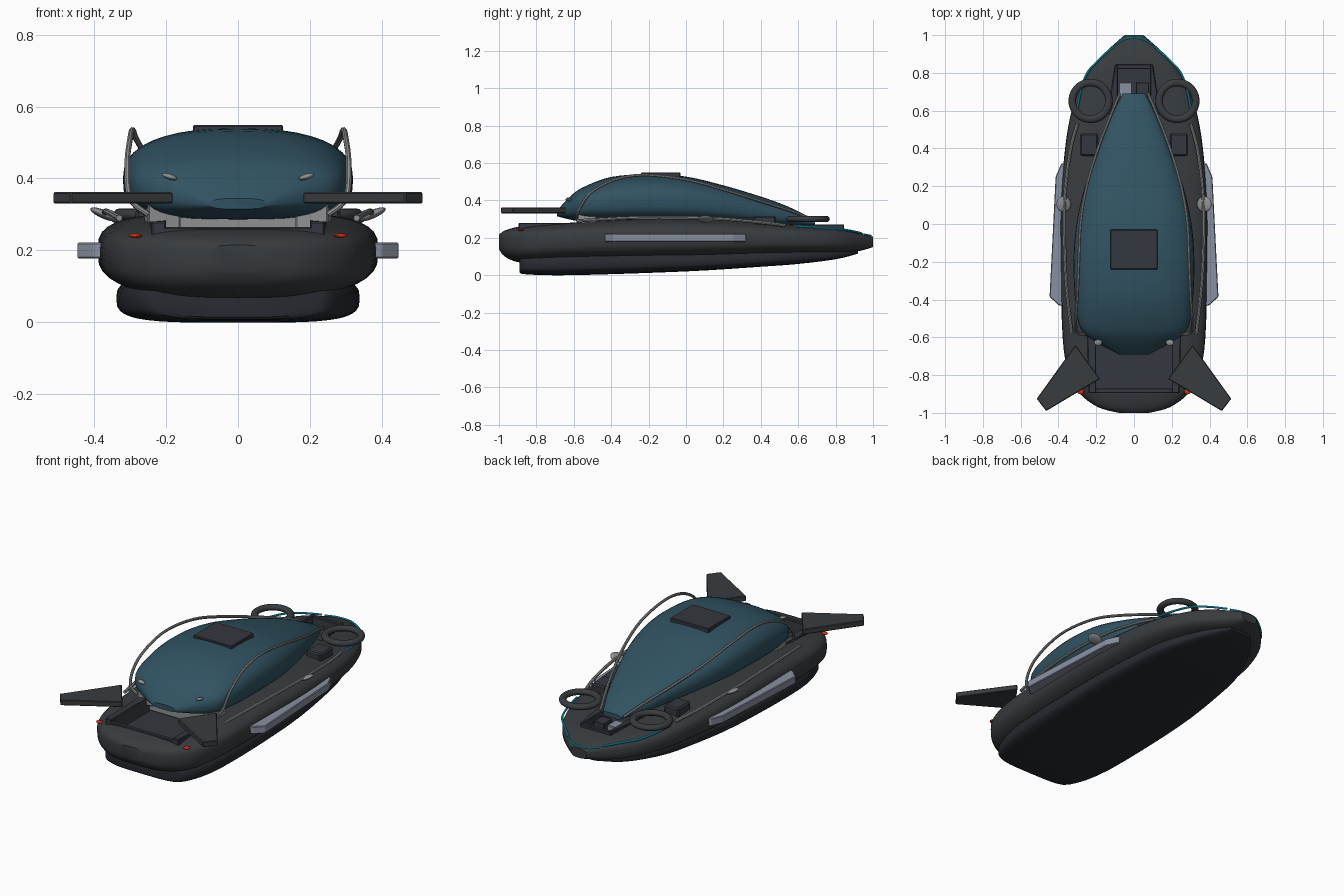
import bpy, bmesh, math
from mathutils import Vector

if "Cube" in bpy.data.objects:
    bpy.data.objects.remove(bpy.data.objects["Cube"])


def material(name, r, g, b):
    m = bpy.data.materials.new(name)
    m.diffuse_color = (r, g, b, 1)
    m.use_nodes = True
    m.node_tree.nodes["Principled BSDF"].inputs["Base Color"].default_value = m.diffuse_color
    return m


DARK = material("dark_shell", .04, .045, .05)
UNDER = material("underside", .02, .023, .03)
PLATE = material("deck_plate", .034, .038, .05)
GLASS = material("tinted_glass", .03, .085, .12)
PANEL = material("pale_panel", .25, .28, .35)
METAL = material("grey_metal", .27, .28, .29)
CYAN = material("cyan_light", .01, .5, .68)
RED = material("red_light", .7, .03, .01)


def finish(bm, name, mat, smooth=True):
    bmesh.ops.recalc_face_normals(bm, faces=bm.faces[:])
    me = bpy.data.meshes.new(name)
    bm.to_mesh(me)
    bm.free()
    ob = bpy.data.objects.new(name, me)
    bpy.context.collection.objects.link(ob)
    me.materials.append(mat)
    if smooth:
        shade(ob)
    return ob


def activate(ob):
    bpy.ops.object.select_all(action='DESELECT')
    ob.select_set(True)
    bpy.context.view_layer.objects.active = ob


def shade(ob):
    activate(ob)
    bpy.ops.object.shade_smooth_by_angle(angle=math.radians(32))


def spline(rows, steps):
    """Catmull-Rom through the rows."""
    rows = [Vector(r) for r in rows]
    out = []
    for i in range(len(rows) - 1):
        a, b = rows[max(i - 1, 0)], rows[i]
        c, d = rows[i + 1], rows[min(i + 2, len(rows) - 1)]
        for k in range(steps):
            t = k / steps
            out.append(b + (c - a) * (.5 * t) + (a * 2 - b * 5 + c * 4 - d) * (.5 * t * t)
                       + (b * 3 - a - c * 3 + d) * (.5 * t ** 3))
    return out + [rows[-1]]


def loft(name, rows, mat, e_top, e_low, n=40):
    """Rows are y, half width, bottom z, widest z, top z."""
    bm = bmesh.new()
    rings = []
    for y, w, zb, zm, zt in spline(rows, 4):
        ring = []
        for k in range(n):
            t = math.tau * k / n
            c, s = math.cos(t), math.sin(t)
            p = 2 / (e_top if s > 0 else e_low)
            x = math.copysign(abs(c) ** p, c) * w
            h = (zt - zm) if s > 0 else (zm - zb)
            ring.append(bm.verts.new((x, y, zm + math.copysign(abs(s) ** p, s) * h)))
        rings.append(ring)
    for a, b in zip(rings, rings[1:]):
        for k in range(n):
            j = (k + 1) % n
            bm.faces.new((a[k], a[j], b[j], b[k]))
    bm.faces.new(rings[0])
    bm.faces.new(rings[-1])
    return finish(bm, name, mat)


def prism(name, pts, z0, z1, mat, bevel=.004):
    bm = bmesh.new()
    f = bm.faces.new([bm.verts.new((x, y, z0)) for x, y in pts])
    r = bmesh.ops.extrude_face_region(bm, geom=[f])
    for v in r['geom']:
        if isinstance(v, bmesh.types.BMVert):
            v.co.z = z1
    if bevel:
        bmesh.ops.bevel(bm, geom=bm.edges[:], offset=bevel, segments=1, affect='EDGES')
    return finish(bm, name, mat, False)


def box(name, x0, x1, y0, y1, z0, z1, mat, bevel=.004):
    return prism(name, [(x0, y0), (x1, y0), (x1, y1), (x0, y1)], z0, z1, mat, bevel)


def tube(name, pts, radius, mat):
    cu = bpy.data.curves.new(name, 'CURVE')
    cu.dimensions = '3D'
    cu.bevel_depth, cu.bevel_resolution = radius, 2
    cu.use_fill_caps = True
    path = spline(pts, 6)
    sp = cu.splines.new('POLY')
    sp.points.add(len(path) - 1)
    for p, v in zip(sp.points, path):
        p.co = (*v, 1)
    ob = bpy.data.objects.new(name, cu)
    bpy.context.collection.objects.link(ob)
    cu.materials.append(mat)
    activate(ob)
    bpy.ops.object.convert(target='MESH')
    shade(bpy.context.object)


def ellipsoid(name, loc, size, rot, mat):
    bpy.ops.mesh.primitive_uv_sphere_add(segments=20, ring_count=10, location=loc, rotation=rot)
    ob = bpy.context.object
    ob.name, ob.scale = name, size
    ob.data.materials.append(mat)
    shade(ob)


# Main hull, with the rear bay and nose well cut into the deck
hull = loft("hull", [
    (-1, .08, .14, .18, .215), (-.97, .19, .1, .18, .238), (-.9, .285, .07, .18, .258),
    (-.8, .345, .065, .185, .27), (-.6, .378, .07, .19, .285), (-.2, .388, .078, .195, .305),
    (.1, .388, .085, .195, .302), (.4, .365, .1, .195, .285), (.6, .33, .108, .19, .27),
    (.75, .275, .115, .185, .258), (.85, .21, .12, .18, .248), (.93, .13, .13, .18, .228),
    (1, .05, .15, .18, .205)], DARK, 3.4, 3)
for name, dims in (("rear_bay_cutter", (-.2, .2, -.87, -.5, .19, .5)),
                   ("nose_well_cutter", (-.085, .085, .5, .82, .2, .5))):
    cutter = box(name, *dims, PLATE, 0)
    cutter.hide_render = True
    mod = hull.modifiers.new(name, 'BOOLEAN')
    mod.operation, mod.object, mod.solver = 'DIFFERENCE', cutter, 'EXACT'
    activate(hull)
    bpy.ops.object.modifier_apply(modifier=name)
    bpy.data.objects.remove(cutter)
shade(hull)

# Flat-bottomed lower hull
loft("lower_hull", [
    (-.89, .2, .015, .06, .11), (-.85, .27, .004, .06, .12), (-.6, .33, 0, .065, .13),
    (0, .335, .02, .075, .14), (.4, .3, .045, .09, .15), (.6, .26, .06, .1, .15),
    (.8, .17, .085, .11, .15), (.92, .07, .115, .13, .15)], UNDER, 3, 4)

# Canopy and roof hatch
loft("canopy", [
    (-.69, .08, .315, .33, .345), (-.62, .21, .297, .36, .42), (-.55, .285, .287, .38, .47),
    (-.4, .312, .282, .39, .525), (-.2, .32, .28, .4, .54), (0, .305, .28, .39, .527),
    (.2, .26, .278, .37, .48), (.4, .19, .27, .34, .42), (.55, .13, .265, .31, .365),
    (.69, .06, .265, .28, .295)], GLASS, 2.4, 3)
box("roof_hatch", -.125, .125, -.24, -.03, .522, .549, PLATE)

# Rear bay rim, floor and canopy bulkhead
box("rear_bay_floor", -.2, .2, -.87, -.5, .185, .195, PLATE, 0)
box("rear_bay_sill", -.24, .24, -.895, -.87, .22, .265, PLATE)
box("canopy_bulkhead", -.24, .24, -.54, -.5, .2, .31, METAL)

# Nose well rim, floor and seats
box("nose_well_floor", -.085, .085, .5, .82, .19, .205, PLATE, 0)
box("nose_well_end", -.1, .1, .82, .845, .2, .266, PLATE)
box("nose_seat_pale", -.08, -.01, .67, .75, .2, .25, PANEL)
box("nose_seat_dark", .01, .08, .67, .75, .2, .25, PLATE)

for side, s in (("left", -1), ("right", 1)):
    def m(pts):
        return [(p[0] * s, *p[1:]) for p in pts]

    # Tail fins and side panels
    prism(side + "_tail_fin", m([(.18, -.82), (.31, -.64), (.515, -.925), (.465, -.99)]),
          .33, .362, DARK)
    prism(side + "_side_panel", m([(.35, -.44), (.4, -.43), (.447, -.385), (.415, .25),
                                   (.385, .32), (.35, .32)]), .178, .222, PANEL)
    # Canopy and deck rails
    tube(side + "_canopy_rail", m([
        (.25, -.585, .3), (.3, -.575, .345), (.308, -.51, .44), (.3, -.38, .51),
        (.293, -.22, .535), (.283, 0, .51), (.25, .2, .457), (.19, .4, .395),
        (.125, .57, .34), (.075, .69, .292)]), .008, METAL)
    tube(side + "_deck_rail", m([
        (.33, -.585, .29), (.36, -.3, .306), (.37, 0, .307), (.362, .2, .3),
        (.335, .4, .282), (.3, .53, .266)]), .009, METAL)
    # Rim walls around both openings
    prism(side + "_rear_bay_rim", m([(.2, -.895), (.24, -.895), (.25, -.5), (.2, -.5)]),
          .22, .28, PLATE)
    prism(side + "_nose_well_rim", m([(.085, .845), (.1, .845), (.14, .58), (.085, .58)]),
          .22, .272, PLATE)
    # Support pods below the canopy tail
    prism(side + "_canopy_support", m([(.16, -.56), (.25, -.58), (.26, -.48), (.16, -.48)]),
          .24, .335, METAL)
    # Deck cushions
    prism(side + "_deck_cushion", m([(.19, .36), (.285, .36), (.285, .48), (.19, .48)]),
          .26, .315, PLATE, .008)
    # Lift rings
    bpy.ops.mesh.primitive_torus_add(location=(.23 * s, .652, .3), major_radius=.097,
                                     minor_radius=.02, major_segments=40, minor_segments=12)
    ring = bpy.context.object
    ring.name, ring.scale.z = side + "_lift_ring", .85
    ring.data.materials.append(DARK)
    shade(ring)
    # Mirrors, canopy latches and tail lights
    ellipsoid(side + "_mirror", (.372 * s, .105, .3), (.042, .042, .012), (0, -.4 * s, 0), METAL)
    ellipsoid(side + "_canopy_latch", (.19 * s, -.628, .405), (.022, .016, .008),
              (0, -.3 * s, 0), METAL)
    ellipsoid(side + "_tail_light", (.285 * s, -.885, .241), (.02, .016, .006), (0, 0, .5 * s), RED)
    # Nose light strips
    tube(side + "_light_strip", m([(.305, .58, .263), (.283, .7, .255), (.247, .8, .247),
                                   (.18, .875, .238), (.11, .938, .224)]), .006, CYAN)
tube("nose_light_strip", [(-.1, .95, .218), (-.05, .978, .213), (0, .987, .211),
                          (.05, .978, .213), (.1, .95, .218)], .005, CYAN)
